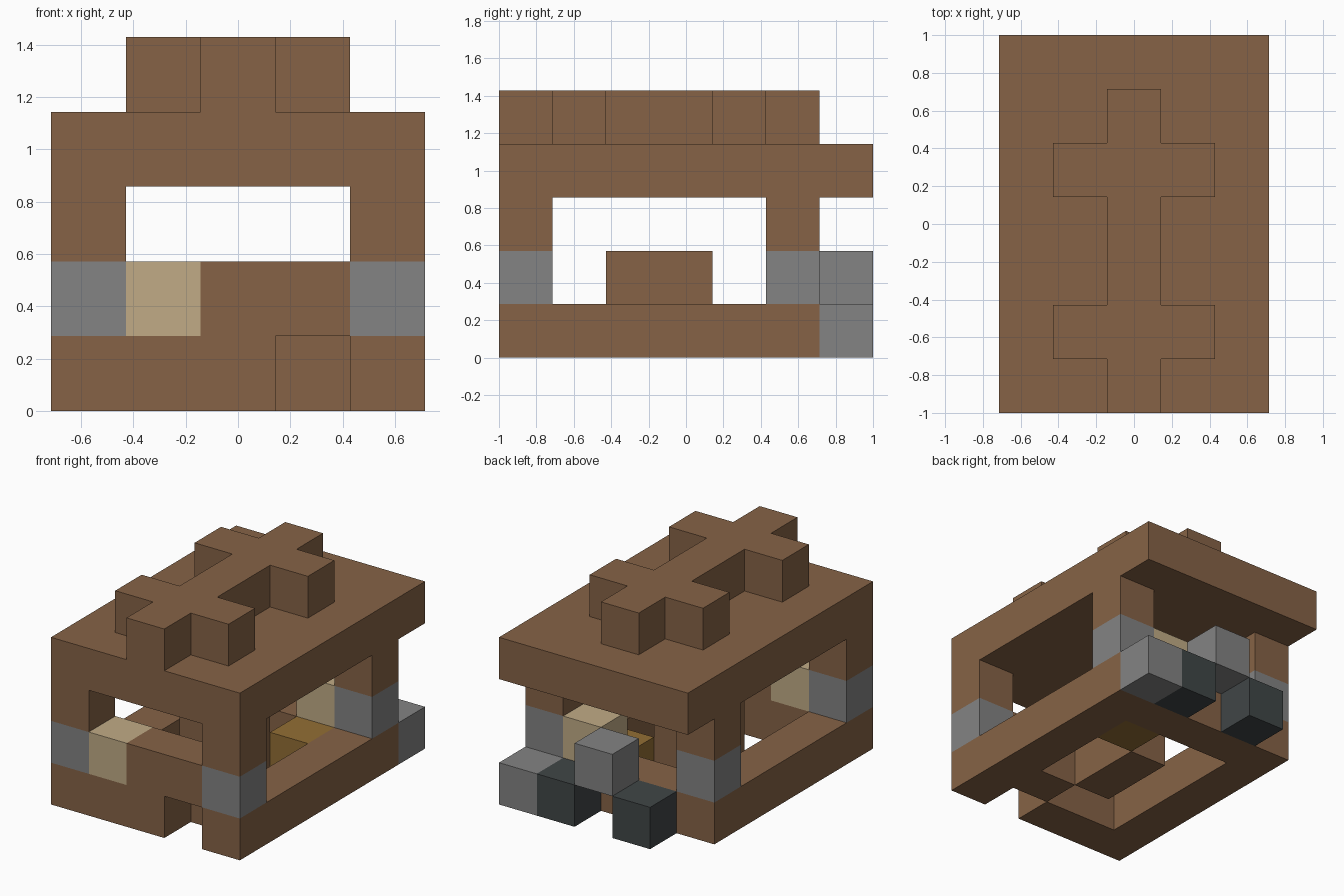
import bpy, bmesh
from mathutils import Vector

if "Cube" in bpy.data.objects:
    bpy.data.objects.remove(bpy.data.objects["Cube"], do_unlink=True)

CELL = 2 / 7          # the whole model sits on a 5 x 7 x 5 block grid
ORIGIN = Vector((-2.5, -3.5, 0))


def material(name, color):
    m = bpy.data.materials.new(name)
    m.use_nodes = True
    m.diffuse_color = (*color, 1)
    bsdf = m.node_tree.nodes["Principled BSDF"]
    bsdf.inputs["Base Color"].default_value = (*color, 1)
    bsdf.inputs["Roughness"].default_value = 0.9
    return m


wood = material("brown wood", (0.238, 0.124, 0.061))
tan = material("pale tan", (0.533, 0.41, 0.24))
stone = material("grey stone", (0.227, 0.227, 0.227))
slate = material("dark slate", (0.051, 0.061, 0.063))
gold = material("dull gold", (0.29, 0.156, 0.035))


def box(x0, x1, y0, y1, z0, z1):
    """Set of grid cells in a block, both ends included."""
    return {(x, y, z) for x in range(x0, x1 + 1)
            for y in range(y0, y1 + 1) for z in range(z0, z1 + 1)}


def cell(x, y, z):
    return box(x, x, y, y, z, z)


parts = [
    # roof with its raised ridge and two crossbars
    ("roof_ridge", wood, box(2, 2, 0, 5, 4, 4) | box(1, 3, 1, 1, 4, 4) | box(1, 3, 4, 4, 4, 4)),
    ("roof_slab", wood, box(0, 4, 0, 6, 3, 3)),
    # base ring, notched at the front
    ("base_frame", wood, (box(0, 4, 0, 5, 0, 0) - box(1, 3, 1, 4, 0, 0)
                          - cell(3, 0, 0)) | cell(3, 1, 0)),
    ("front_wall", wood, box(2, 3, 0, 0, 1, 1)),
    ("inner_table", wood, box(2, 2, 2, 3, 0, 1)),
    ("floor_block", gold, cell(3, 4, 0)),
    ("front_panel", tan, cell(1, 0, 1)),
    ("back_panel", tan, cell(3, 5, 1)),
    # blocks outside the back
    ("back_step", stone, cell(4, 6, 0)),
    ("back_ledge", stone, cell(2, 6, 1)),
    ("back_slate_left", slate, cell(3, 6, 0)),
    ("back_slate_right", slate, cell(1, 6, 0)),
]
# corner posts: stone foot, wooden top
for side, x in (("right", 0), ("left", 4)):
    for end, y in (("front", 0), ("back", 5)):
        parts.append((f"{end}_{side}_post_foot", stone, cell(x, y, 1)))
        parts.append((f"{end}_{side}_post", wood, cell(x, y, 2)))

filled = set().union(*(cells for _, _, cells in parts))


def build(name, mat, cells):
    """Mesh of the outer faces of the cells; faces against other blocks are left out."""
    bm = bmesh.new()
    for c in sorted(cells):
        for axis in range(3):
            for sign in (-1, 1):
                step = [0, 0, 0]
                step[axis] = sign
                if tuple(a + b for a, b in zip(c, step)) in filled:
                    continue
                u, v = Vector(), Vector()
                u[(axis + 1) % 3] = v[(axis + 2) % 3] = 1
                p = Vector(c) + ORIGIN
                p[axis] += sign > 0
                ring = [p, p + u, p + u + v, p + v]
                if sign < 0:
                    ring.reverse()
                bm.faces.new([bm.verts.new(q * CELL) for q in ring])
    bmesh.ops.remove_doubles(bm, verts=bm.verts, dist=0.001)
    mesh = bpy.data.meshes.new(name)
    bm.to_mesh(mesh)
    bm.free()
    mesh.materials.append(mat)
    bpy.context.collection.objects.link(bpy.data.objects.new(name, mesh))


for part in parts:
    build(*part)
